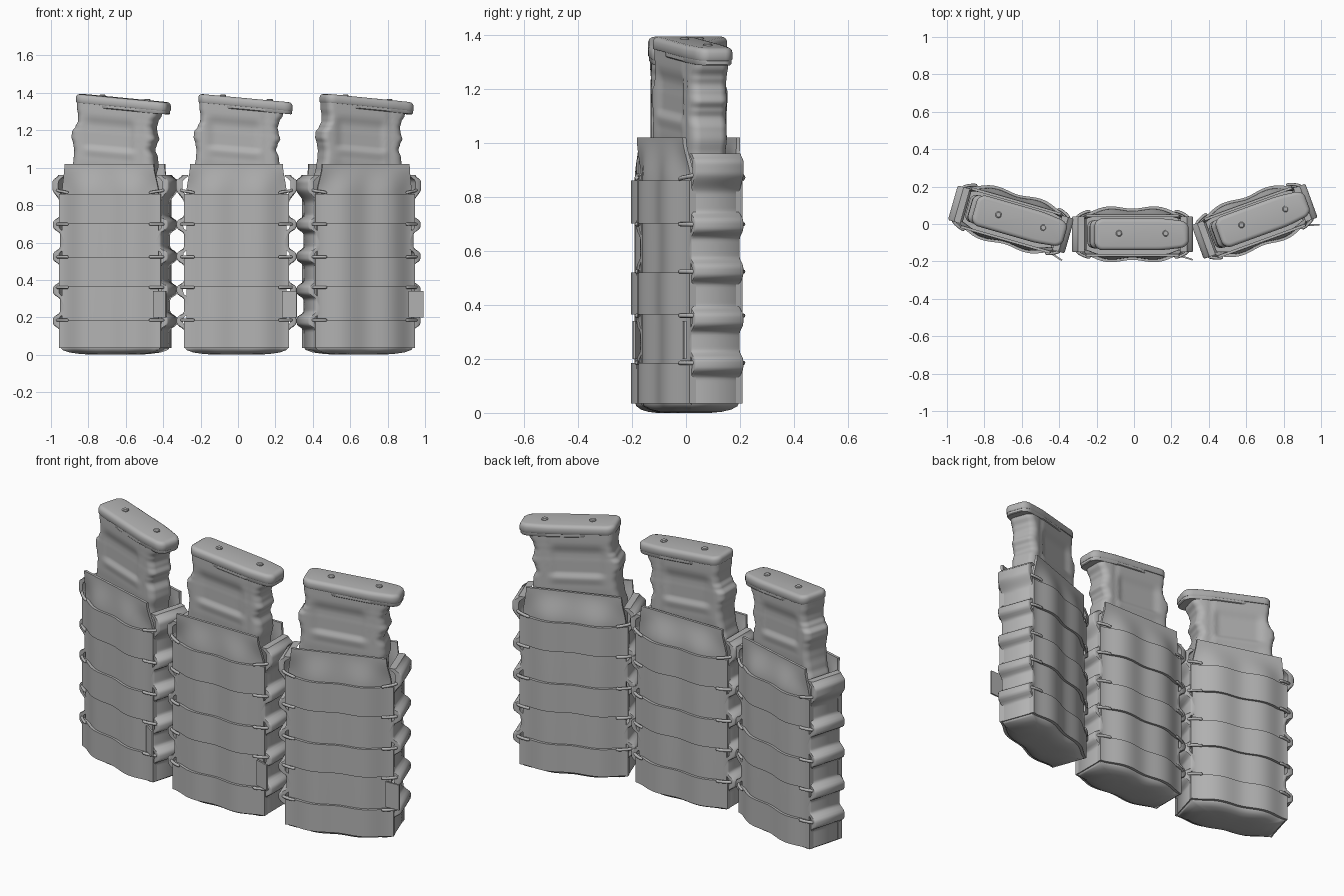
import bpy, bmesh, math
from mathutils import Matrix, Vector

cube = bpy.data.objects.get("Cube")
if cube:
    bpy.data.objects.remove(cube, do_unlink=True)

grey = bpy.data.materials.new("matte_grey")
grey.use_nodes = True
GREY = (0.45, 0.45, 0.45, 1)
grey.diffuse_color = GREY
bsdf = next(n for n in grey.node_tree.nodes if n.type == 'BSDF_PRINCIPLED')
bsdf.inputs["Base Color"].default_value = GREY
bsdf.inputs["Roughness"].default_value = 0.7

CX, CY = -0.008, -0.055      # middle of one pouch
parts = []                   # (name, mesh) of one pouch


def finish(name, bm, angle=35):
    bmesh.ops.recalc_face_normals(bm, faces=bm.faces)
    mesh = bpy.data.meshes.new(name)
    bm.to_mesh(mesh)
    bm.free()
    mesh.materials.append(grey)
    for p in mesh.polygons:
        p.use_smooth = True
    mesh.set_sharp_from_angle(angle=math.radians(angle))
    parts.append((name, mesh))


def loft(name, rings, angle=35):
    """Skin closed rings of points and cap both ends."""
    bm = bmesh.new()
    rows = [[bm.verts.new(p) for p in ring] for ring in rings]
    n = len(rows[0])
    for a, b in zip(rows, rows[1:]):
        for i in range(n):
            bm.faces.new((a[i], a[(i + 1) % n], b[(i + 1) % n], b[i]))
    bm.faces.new(rows[0])
    bm.faces.new(rows[-1])
    finish(name, bm, angle)


def smooth(t):
    t = min(max(t, 0), 1)
    return t * t * (3 - 2 * t)


def rounded_rect(x0, x1, hy, r, steps=6):
    """Rounded rectangle about y = CY, narrowing toward the right end."""
    pts = []
    corners = ((x1 - r, hy - r), (x0 + r, hy - r), (x0 + r, r - hy), (x1 - r, r - hy))
    for k, (x, y) in enumerate(corners):
        for i in range(steps + 1):
            a = math.pi / 2 * (k + i / steps)
            pts.append((x + r * math.cos(a), y + r * math.sin(a)))
        if k in (0, 2):
            nx = corners[k + 1][0]
            for i in range(1, 24):
                pts.append((x + (nx - x) * i / 24, hy if k == 0 else -hy))
    return [(x, CY + y * (1 - 0.2 * smooth((x - 0.12) / 0.2))) for x, y in pts]


# Fabric walls and bands share one double-humped outline
def hump(u):
    u = abs(u)
    return 1 - 0.28 * (1 - smooth(u / 0.4)) if u < 0.4 else 1 - smooth((u - 0.4) / 0.6) ** 1.3


def fabric(name, side, half, zs, out, thick, depth, flat=0.0):
    """Curved cloth panel whose outline straightens toward the pouch mouth."""
    us = [i / 16 - 1 for i in range(33)]
    rings = []
    for z in zs:
        mouth = smooth((z - 0.86) / 0.16)
        w = half - 0.02 * mouth

        def pt(u, o):
            d = 0.095 + depth * hump(u) * (1 - mouth) + flat * mouth + o
            return (CX + u * w, CY + side * d, z)
        rings.append([pt(u, out) for u in us] + [pt(u, out - thick) for u in reversed(us)])
    loft(name, rings, 40)


BANDS = {"lower": (0.035, 0.185), "middle": (0.365, 0.52), "upper": (0.7, 0.86)}
for side, label, flat in ((-1, "front", 0.024), (1, "back", 0.012)):
    fabric(label + "_wall", side, 0.268, [0.035] + [0.86 + 0.16 * i / 12 for i in range(13)],
           0, 0.014, 0.04, flat)
    for level, (z0, z1) in BANDS.items():
        fabric(f"{label}_{level}_band", side, 0.282, [z0, z1], 0.01, 0.026, 0.044)

# Pouch floor with a shallow rounded underside
us = [i / 12 - 1 for i in range(25)]
rings = []
for z, s in ((0.06, 1), (0.036, 1), (0.025, 0.97), (0.012, 0.84), (0.004, 0.64), (0, 0.4)):
    ring = []
    for side in (-1, 1):
        for u in us if side < 0 else reversed(us):
            ring.append((CX + u * 0.275 * s, CY + side * (0.093 + 0.04 * hump(u)) * s, z))
    rings.append(ring)
loft("pouch_floor", rings, 50)

# Rippled side straps: channels that hold the cord
RIPPLES = (0.18, 0.345, 0.525, 0.695)


def strap_x(z):
    x = 0.28 + sum(0.04 * math.exp(-((z - c) / 0.036) ** 4) for c in RIPPLES)
    return x + 0.044 * smooth((z - 0.81) / 0.08) * (1 - 0.75 * smooth((z - 0.915) / 0.045) ** 2)


for sx, label in ((1, "left"), (-1, "right")):
    rings = []
    zs = [0.035 + 0.925 * i / 110 for i in range(111)]
    for y in (CY - 0.096, CY - 0.09, CY + 0.09, CY + 0.096):
        inset = 0.006 if abs(y - CY) > 0.093 else 0
        outer = [(CX + sx * (strap_x(z) - inset), y, z) for z in zs]
        inner = [(CX + sx * (strap_x(z) - 0.035), y, z) for z in reversed(zs)]
        rings.append(outer + inner)
    loft(label + "_side_strap", rings, 50)


# Elastic cords looping from band edges into the side channels
def tube(name, path, r, sides=8):
    path = [Vector(p) for p in path]
    rings = []
    for i, p in enumerate(path):
        t = (path[min(i + 1, len(path) - 1)] - path[max(i - 1, 0)]).normalized()
        a = t.cross(Vector((0, 0, 1))).normalized()
        b = t.cross(a)
        rings.append([p + r * (a * math.cos(k * math.tau / sides) + b * math.sin(k * math.tau / sides))
                      for k in range(sides)])
    loft(name, rings, 60)


for sx, label in ((1, "left"), (-1, "right")):
    for sy, face in ((-1, "front"), (1, "back")):
        for n, z in enumerate((0.185, 0.36, 0.523, 0.698, 0.865)):
            rise = 0.015 if n == 4 else 0
            path = []
            for i in range(13):
                a = math.pi * i / 12
                path.append((CX + sx * (0.262 - 0.032 * math.cos(a)),
                             CY + sy * (0.107 + 0.014 * math.cos(a) + 0.007 * math.sin(a)),
                             z + rise * i / 12))
            path.append((CX + sx * 0.295, CY + sy * 0.06, z + rise))
            tube(f"{label}_{face}_cord_{n + 1}", path, 0.008)

# Pull tab at the lower front corner
loft("pull_tab", [[(0.235, -0.172, z), (0.312, -0.195, z), (0.315, -0.187, z), (0.237, -0.162, z)]
                  for z in (0.2, 0.34)])

# Magazine body: (height, left edge, right edge, half depth)
LEVELS = ((0.1, -0.24, 0.2, 0.07), (0.7, -0.25, 0.2, 0.072), (0.92, -0.25, 0.21, 0.075),
          (0.97, -0.235, 0.21, 0.074), (1.03, -0.225, 0.222, 0.077), (1.07, -0.222, 0.218, 0.077),
          (1.11, -0.228, 0.203, 0.077), (1.14, -0.237, 0.212, 0.077), (1.17, -0.235, 0.226, 0.077),
          (1.20, -0.215, 0.217, 0.076), (1.23, -0.202, 0.212, 0.076), (1.26, -0.2, 0.22, 0.077),
          (1.30, -0.206, 0.24, 0.078), (1.345, -0.208, 0.262, 0.078))
rings = []
SUB = 5
for a, b in zip(LEVELS, LEVELS[1:]):
    for k in range(SUB):
        z, x0, x1, hy = (p + (q - p) * smooth(k / SUB) if j else p + (q - p) * k / SUB
                         for j, (p, q) in enumerate(zip(a, b)))
        dent = smooth((z - 1.08) / 0.035) * (1 - smooth((z - 1.21) / 0.07))
        low = smooth((1.08 - z) / 0.04) * 0.4
        ring = []
        for x, y in rounded_rect(x0, x1, hy, 0.035):
            mid = smooth((x + 0.18) / 0.06) * (1 - smooth((x - 0.09) / 0.05))
            groove = math.exp(-((x - 0.145) / 0.014) ** 2) * 0.005
            y -= math.copysign(0.012 * mid * max(dent, low) + groove, y - CY)
            ring.append((x, y, z - 0.085 * (x - 0.02)))
        rings.append(ring)
loft("magazine_body", rings, 50)


# Magazine base cap, its stepped lip and two pins
def cap_z(x):
    return 1.372 - 0.093 * (x - 0.04)


def slab(name, x0, x1, hy, levels):
    loft(name, [[(x, y, cap_z(x) + dz) for x, y in rounded_rect(x0 + i, x1 - i, hy - i, 0.045 - i)]
                for dz, i in levels], 45)


slab("base_cap", -0.212, 0.292, 0.085,
     ((-0.046, 0.003), (-0.042, 0), (-0.018, 0), (-0.008, 0.004), (-0.002, 0.012), (0, 0.022)))
slab("base_cap_lip", -0.085, 0.288, 0.082, ((-0.064, 0.004), (-0.06, 0), (-0.04, 0)))
slab("base_cap_seam", -0.206, 0.28, 0.078, ((-0.058, 0), (-0.03, 0)))
for n, x in enumerate((-0.08, 0.17)):
    loft(f"cap_pin_{n + 1}", [[(x + r * math.cos(k * math.tau / 16), CY + 0.005 + r * math.sin(k * math.tau / 16),
                                cap_z(x) + dz) for k in range(16)]
                              for dz, r in ((-0.01, 0.017), (0.004, 0.017), (0.008, 0.012))])

# Three pouches set in a shallow arc
for label, (x, y, turn) in {"right": (-0.634, 0.0755, -16), "centre": (0, 0, 0),
                            "left": (0.633, 0.069, 20)}.items():
    place = Matrix.Translation((x, y, 0)) @ Matrix.Rotation(math.radians(turn), 4, 'Z')
    for name, mesh in parts:
        obj = bpy.data.objects.new(f"{label}_pouch_{name}", mesh)
        obj.matrix_world = place
        bpy.context.scene.collection.objects.link(obj)
